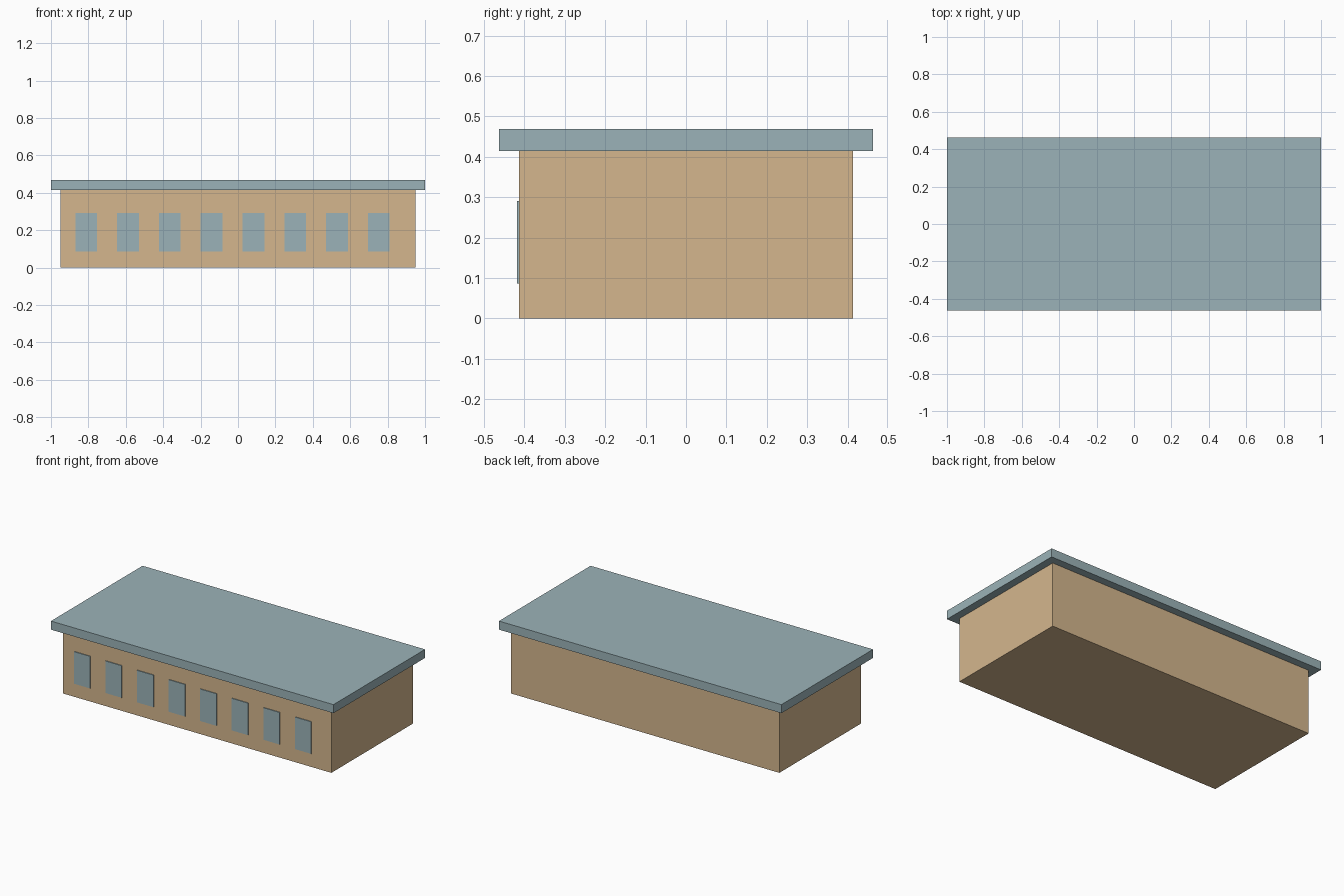
import bpy

if "Cube" in bpy.data.objects:
    bpy.data.objects.remove(bpy.data.objects["Cube"])


def material(name, rgb):
    m = bpy.data.materials.new(name)
    m.diffuse_color = (*rgb, 1)
    m.use_nodes = True
    m.node_tree.nodes["Principled BSDF"].inputs["Base Color"].default_value = m.diffuse_color
    return m


def box(name, lo, hi, mat):
    centre = [(a + b) / 2 for a, b in zip(lo, hi)]
    bpy.ops.mesh.primitive_cube_add(size=1, location=centre)
    ob = bpy.context.object
    ob.name = name
    ob.scale = [b - a for a, b in zip(lo, hi)]
    bpy.ops.object.transform_apply(location=False, rotation=False, scale=True)
    ob.data.materials.append(mat)
    return ob


tan = material("tan_wall", (0.66, 0.47, 0.27))
blue = material("blue_grey", (0.33, 0.45, 0.48))

# Main block and overhanging flat roof
box("walls", (-0.95, -0.413, 0), (0.95, 0.413, 0.414), tan)
box("roof", (-1, -0.463, 0.414), (1, 0.463, 0.469), blue)

# Row of slightly raised windows on the front
for i in range(8):
    x = -0.812 + i * 0.2236
    box(f"window_{i + 1}", (x - 0.058, -0.418, 0.086), (x + 0.058, -0.408, 0.291), blue)
